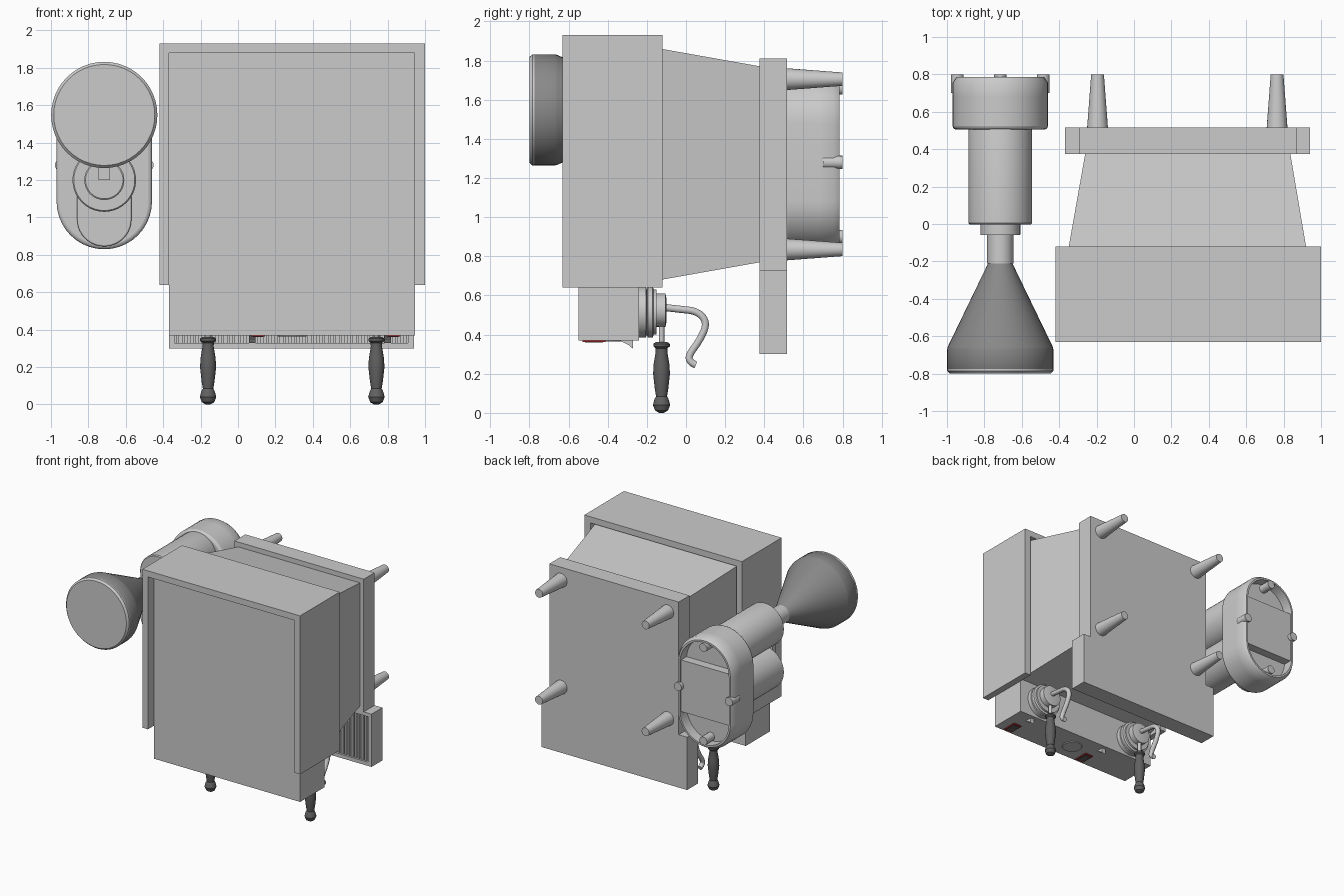
import bpy, bmesh, math
from mathutils import Vector

if "Cube" in bpy.data.objects:
    bpy.data.objects.remove(bpy.data.objects["Cube"])

dark = bpy.data.materials.new("dark_grey")
dark.diffuse_color = (0.12, 0.12, 0.12, 1)
dark.use_nodes = True
dark.node_tree.nodes["Principled BSDF"].inputs["Base Color"].default_value = dark.diffuse_color
smoke = bpy.data.materials.new("smoky_grey")
smoke.diffuse_color = (0.25, 0.25, 0.25, 1)
smoke.use_nodes = True
smoke.node_tree.nodes["Principled BSDF"].inputs["Base Color"].default_value = smoke.diffuse_color
red = bpy.data.materials.new("red")
red.diffuse_color = (0.5, 0.03, 0.03, 1)
red.use_nodes = True
red.node_tree.nodes["Principled BSDF"].inputs["Base Color"].default_value = red.diffuse_color


def finish(name, bm, mat=None, smooth=False, bevel=0):
    bmesh.ops.recalc_face_normals(bm, faces=bm.faces)
    me = bpy.data.meshes.new(name)
    bm.to_mesh(me)
    bm.free()
    ob = bpy.data.objects.new(name, me)
    bpy.context.collection.objects.link(ob)
    if mat:
        me.materials.append(mat)
    if bevel:
        m = ob.modifiers.new("bevel", "BEVEL")
        m.width, m.segments, m.limit_method = bevel, 3, 'ANGLE'
    if smooth:
        bpy.ops.object.select_all(action='DESELECT')
        bpy.context.view_layer.objects.active = ob
        ob.select_set(True)
        bpy.ops.object.shade_smooth_by_angle(angle=math.radians(35))
    return ob


def add_box(bm, x0, x1, y0, y1, z0, z1):
    vs = bmesh.ops.create_cube(bm, size=1)["verts"]
    for v in vs:
        v.co = Vector((x1 if v.co.x > 0 else x0, y1 if v.co.y > 0 else y0, z1 if v.co.z > 0 else z0))
    return vs


def boxes(name, *dims, mat=None):
    bm = bmesh.new()
    for d in dims:
        add_box(bm, *d)
    return finish(name, bm, mat)


def lathe(name, profile, centre, axis='Y', mat=None, n=40):
    """Turn (radius, position) pairs round an axis; ends are capped."""
    bm = bmesh.new()
    rings = []
    for r, t in profile:
        ring = []
        for i in range(n):
            a = 2 * math.pi * i / n
            c, s = r * math.cos(a), r * math.sin(a)
            co = (centre[0] + c, t, centre[1] + s) if axis == 'Y' else (centre[0] + c, centre[1] + s, t)
            ring.append(bm.verts.new(co))
        rings.append(ring)
    for a, b in zip(rings, rings[1:]):
        for i in range(n):
            bm.faces.new((a[i], a[(i + 1) % n], b[(i + 1) % n], b[i]))
    bm.faces.new(rings[0])
    bm.faces.new(rings[-1])
    return finish(name, bm, mat, True)


def stadium(x, z0, z1, r, n=20):
    pts = []
    for cz, start in ((z1 - r, 0), (z0 + r, math.pi)):
        for i in range(n + 1):
            a = start + math.pi * i / n
            pts.append((x + r * math.cos(a), cz + r * math.sin(a)))
    return pts


def slab(name, pts, y0, y1, bevel=0):
    bm = bmesh.new()
    f = bm.faces.new([bm.verts.new((x, y0, z)) for x, z in pts])
    g = bmesh.ops.extrude_face_region(bm, geom=[f])["geom"]
    for v in g:
        if isinstance(v, bmesh.types.BMVert):
            v.co.y = y1
    return finish(name, bm, None, True, bevel)


# Machine: open rim round the upper housing, and the housing itself
boxes("cup_rail", (-0.42, -0.37, -0.63, -0.12, 0.64, 1.93),
      (0.945, 1.0, -0.63, -0.12, 0.64, 1.93),
      (-0.37, 0.945, -0.63, -0.12, 1.88, 1.93))
boxes("upper_housing", (-0.37, 0.945, -0.55, -0.24, 0.37, 1.88))

# Tapered body
bm = bmesh.new()
for v in add_box(bm, -0.37, 0.94, -0.24, 0.38, 0.66, 1.88):
    if v.co.y > 0:
        v.co.x = -0.26 if v.co.x < 0 else 0.835
        v.co.z = 0.77 if v.co.z < 1 else 1.77
finish("tapered_body", bm)

# Base and drip tray with slats
boxes("base_plate", (-0.295, 0.87, 0.375, 0.515, 0.73, 1.81))
boxes("drip_tray", (-0.37, 0.94, 0.45, 0.515, 0.30, 0.73),
      (-0.37, -0.34, 0.375, 0.45, 0.30, 0.73), (0.91, 0.94, 0.375, 0.45, 0.30, 0.73),
      (-0.34, 0.91, 0.375, 0.45, 0.30, 0.33), (-0.34, 0.91, 0.375, 0.45, 0.70, 0.73))
boxes("drip_grate", *[(-0.33 + i * 0.03, -0.315 + i * 0.03, 0.385, 0.45, 0.33, 0.70) for i in range(42)])

# Feet
for x in (-0.195, 0.765):
    for z in (0.835, 1.705):
        lathe("machine_foot", [(0.056, 0.51), (0.034, 0.80)], (x, z), n=24)

# Group heads with portafilters
for x in (-0.16, 0.74):
    lathe("group_head", [(0.13, -0.245), (0.13, -0.205), (0.115, -0.2), (0.13, -0.195), (0.13, -0.17),
                         (0.115, -0.165), (0.115, -0.15)], (x, 0.515))
    lathe("portafilter", [(0.085, -0.155), (0.085, -0.105), (0.06, -0.10)], (x, 0.525))
    lathe("portafilter_neck", [(0.014, 0.33), (0.014, 0.46)], (x, -0.125), 'Z', n=16)
    lathe("portafilter_handle", [(0.012, 0.0), (0.033, 0.012), (0.044, 0.04), (0.036, 0.07), (0.028, 0.085),
                                 (0.034, 0.12), (0.043, 0.20), (0.04, 0.25), (0.03, 0.31), (0.031, 0.33),
                                 (0.042, 0.34), (0.042, 0.352), (0.03, 0.362)], (x, -0.125), 'Z', dark, 24)
    # bent spout
    cu = bpy.data.curves.new("spout", 'CURVE')
    cu.dimensions = '3D'
    cu.bevel_depth, cu.bevel_resolution, cu.use_fill_caps = 0.019, 3, True
    cu.resolution_u = 6
    sp = cu.splines.new('NURBS')
    path = [(-0.12, 0.54), (-0.04, 0.53), (0.06, 0.52), (0.11, 0.46), (0.07, 0.37), (0.01, 0.29), (0.025, 0.255), (0.05, 0.245)]
    sp.points.add(len(path) - 1)
    for p, (y, z) in zip(sp.points, path):
        p.co = (x, y, z, 1)
    sp.use_endpoint_u, sp.order_u = True, 3
    bpy.context.collection.objects.link(bpy.data.objects.new("spout", cu))

# Control panel under the housing: switches, levers and gauge
for x in (0.115, 0.838):
    boxes("switch", (x - 0.045, x + 0.03, -0.53, -0.41, 0.363, 0.372), mat=red)
    boxes("switch_rocker", (x - 0.035, x + 0.02, -0.515, -0.425, 0.36, 0.37), mat=dark)
for x in (0.077, 0.80):
    bm = bmesh.new()
    for v in add_box(bm, x - 0.017, x + 0.017, -0.35, -0.27, 0.35, 0.375):
        if v.co.z < 0.36:
            v.co.y, v.co.z = (-0.29, 0.345) if v.co.y < -0.3 else (-0.272, 0.328)
    finish("lever", bm)
lathe("gauge", [(0.075, 0.364), (0.08, 0.372)], (0.29, -0.40), 'Z')

# Grinder base: hollow rounded shell with a bridge plate and four feet
GX = -0.715
slab("grinder_base", stadium(GX, 0.83, 1.73, 0.255), 0.505, 0.70, 0.02)
bm = bmesh.new()
loops = []
for pts, y in ((stadium(GX, 0.83, 1.73, 0.255), 0.68), (stadium(GX, 0.83, 1.73, 0.255), 0.755),
               (stadium(GX, 0.85, 1.71, 0.235), 0.785), (stadium(GX, 0.865, 1.695, 0.22), 0.785),
               (stadium(GX, 0.865, 1.695, 0.22), 0.69)):
    loops.append([bm.verts.new((x, y, z)) for x, z in pts])
for a, b in zip(loops, loops[1:]):
    for i in range(len(a)):
        j = (i + 1) % len(a)
        bm.faces.new((a[i], a[j], b[j], b[i]))
finish("grinder_base_rim", bm, None, True)
boxes("grinder_bridge_plate", (GX - 0.225, GX + 0.225, 0.70, 0.77, 1.07, 1.49))
for dx, dz in ((-0.23, 0), (0.23, 0), (0, -0.38), (0, 0.38)):
    lathe("grinder_foot", [(0.034, 0.70), (0.034, 0.80)], (GX + dx, 1.28 + dz), n=16)
slab("grinder_rest", stadium(GX, 0.845, 1.25, 0.145), 0.48, 0.51, 0.008)

# Grinder motor, doser, chute and hopper
lathe("grinder_motor", [(0.165, 0.52), (0.17, 0.5), (0.17, 0.005), (0.163, -0.003)], (GX, 1.55))
lathe("doser", [(0.17, 0.52), (0.17, 0.005), (0.163, -0.003), (0.107, -0.003), (0.107, -0.055), (0.10, -0.06)], (GX, 1.20))
lathe("hopper_neck", [(0.105, 0.0), (0.105, -0.06), (0.07, -0.06), (0.07, -0.21)], (GX, 1.55))
boxes("chute", (GX - 0.03, GX + 0.03, -0.09, -0.05, 1.2, 1.52))
lathe("hopper", [(0.06, -0.2), (0.28, -0.655), (0.284, -0.67), (0.284, -0.775), (0.27, -0.795)], (GX, 1.548), mat=smoke, n=48)
lathe("hopper_lid", [(0.284, -0.77), (0.284, -0.785), (0.27, -0.80)], (GX, 1.548), n=48)
